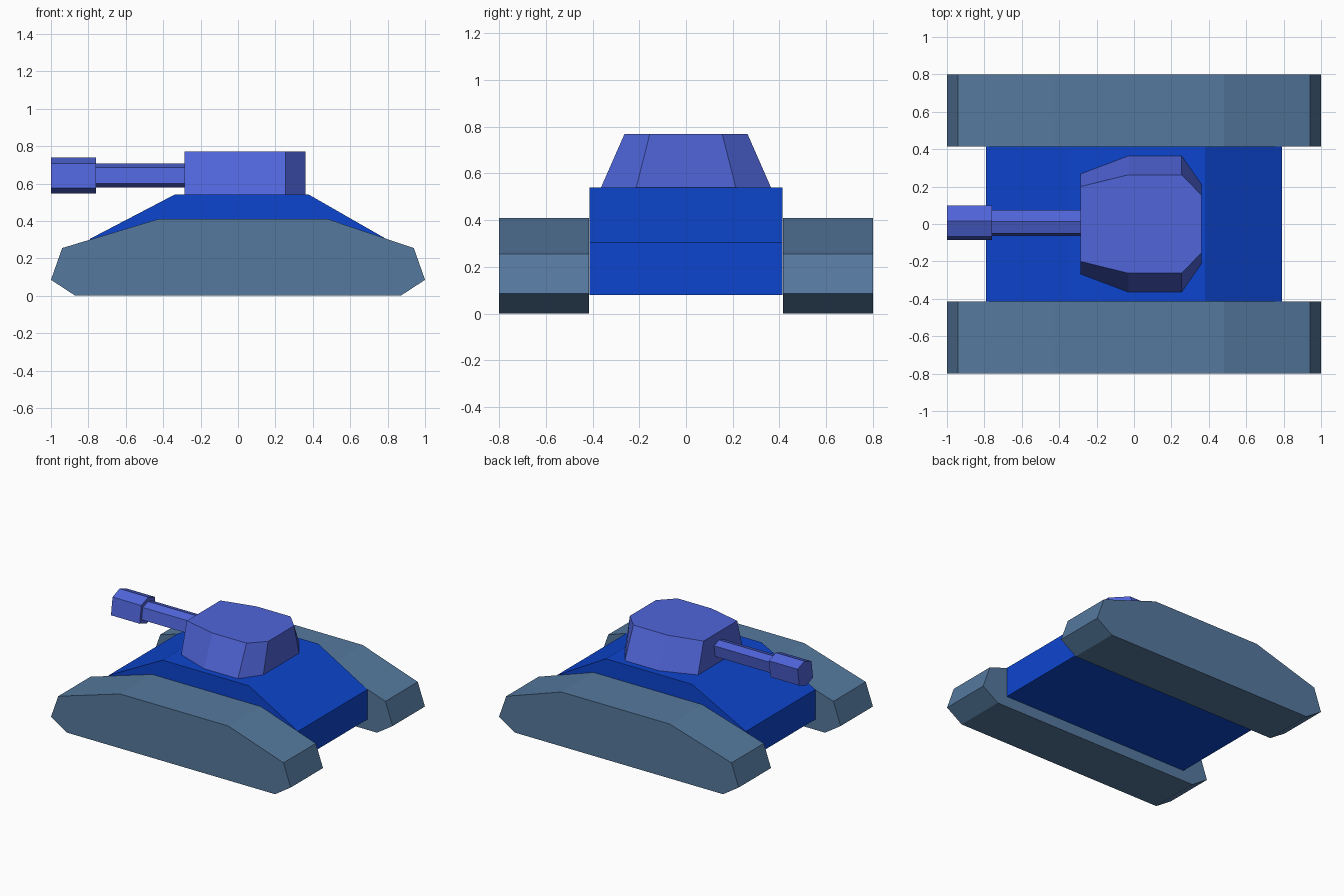
import bpy, bmesh

if "Cube" in bpy.data.objects:
    bpy.data.objects.remove(bpy.data.objects["Cube"])


def material(name, rgb):
    m = bpy.data.materials.new(name)
    m.diffuse_color = (*rgb, 1)
    m.use_nodes = True
    m.node_tree.nodes["Principled BSDF"].inputs["Base Color"].default_value = m.diffuse_color
    return m


STEEL = material("steel_blue", (0.09, 0.19, 0.34))
BLUE = material("deep_blue", (0.004, 0.06, 0.62))
VIOLET = material("violet_blue", (0.08, 0.13, 0.70))


def loft(name, ring_a, ring_b, mat):
    """Solid between two matching polygon rings, with flat caps."""
    bm = bmesh.new()
    a = [bm.verts.new(p) for p in ring_a]
    b = [bm.verts.new(p) for p in ring_b]
    n = len(a)
    bm.faces.new(a)
    bm.faces.new(b)
    for i in range(n):
        j = (i + 1) % n
        bm.faces.new((a[i], a[j], b[j], b[i]))
    bmesh.ops.recalc_face_normals(bm, faces=bm.faces)
    mesh = bpy.data.meshes.new(name)
    bm.to_mesh(mesh)
    bm.free()
    mesh.materials.append(mat)
    obj = bpy.data.objects.new(name, mesh)
    bpy.context.collection.objects.link(obj)
    return obj


def side_profile(name, profile, y0, y1, mat):
    """Extrude an XZ profile across Y."""
    return loft(name, [(x, y0, z) for x, z in profile],
                [(x, y1, z) for x, z in profile], mat)


# Tracks on both sides
track = [(-0.87, 0), (0.87, 0), (1, 0.085), (0.94, 0.255),
         (0.48, 0.41), (-0.425, 0.41), (-0.94, 0.255), (-1, 0.085)]
for label, s in (("right", -1), ("left", 1)):
    side_profile(label + "_track", track, s * 0.415, s * 0.8, STEEL)

# Hull with sloped front and rear plates
hull = [(-0.79, 0.08), (0.79, 0.08), (0.79, 0.305),
        (0.38, 0.54), (-0.34, 0.54), (-0.79, 0.305)]
side_profile("hull", hull, -0.414, 0.414, BLUE)


# Turret with sides leaning inward
def turret_ring(half_widths, z):
    half = list(zip((-0.287, -0.03, 0.255, 0.36), half_widths))
    return ([(x, y, z) for x, y in half]
            + [(x, -y, z) for x, y in reversed(half)])


loft("turret", turret_ring((0.267, 0.364, 0.364, 0.213), 0.54),
     turret_ring((0.20, 0.263, 0.263, 0.155), 0.77), VIOLET)

# Six-sided gun barrel and thicker muzzle
half_section = [(-0.073, 0.064), (0.01, 0.096), (0.092, 0.066)]
section = half_section + [(-y, -z) for y, z in half_section]


def gun_part(name, x0, x1, sy, sz):
    rings = [[(x, 0.006 + y * sy, 0.643 + z * sz) for y, z in section]
             for x in (x0, x1)]
    loft(name, *rings, VIOLET)


gun_part("gun_barrel", -0.77, -0.27, 0.76, 0.67)
gun_part("gun_muzzle", -1.0, -0.76, 1, 1)
